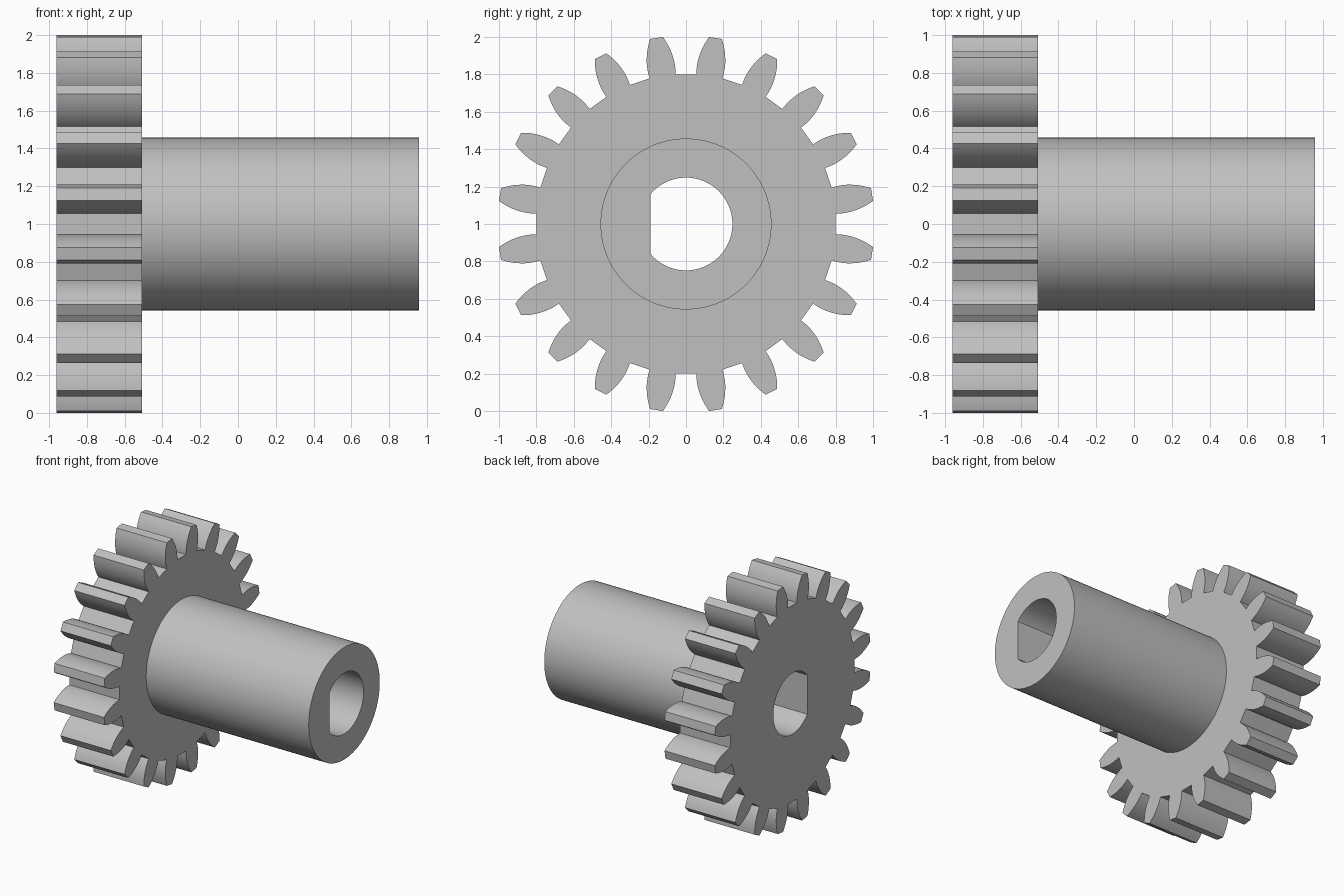
import bpy, bmesh
from math import sin, cos, tau, pi, acos, radians

if "Cube" in bpy.data.objects:
    bpy.data.objects.remove(bpy.data.objects["Cube"], do_unlink=True)

TEETH = 20
TIP, ROOT = 1.007, 0.799           # distances from the axis along a tooth
X_BACK, X_STEP, X_END = -0.96, -0.507, 0.957

grey = bpy.data.materials.new("plain grey")
grey.use_nodes = True
COLOUR = (0.53, 0.53, 0.53, 1)
grey.diffuse_color = COLOUR
grey.node_tree.nodes["Principled BSDF"].inputs["Base Color"].default_value = COLOUR


def circle(radius, count):
    return [(radius * cos(tau * i / count), radius * sin(tau * i / count))
            for i in range(count)]


def d_bore(radius, flat, count=96):
    """Round hole with one flat on the -y side."""
    limit = acos(-flat / radius)
    return [(radius * cos(a), radius * sin(a))
            for a in (-limit + 2 * limit * i / count for i in range(count + 1))]


def gear_outline(steps=10):
    """Convex-sided teeth joined by straight root floors."""
    flank = []
    for i in range(steps + 1):
        r = ROOT + (TIP - ROOT) * i / steps
        flank.append((r, 0.0745 - 1.63 * (r - 0.85) ** 2))
    tooth = [(r, -h) for r, h in flank] + flank[::-1]
    points = []
    for k in range(TEETH):
        a = (k + 0.5) * tau / TEETH
        points += [(r * cos(a) - h * sin(a), r * sin(a) + h * cos(a)) for r, h in tooth]
    return points


def extrude_part(name, loops, x0, x1):
    """Fill the outline with its hole and sweep it along x."""
    bm = bmesh.new()
    edges = []
    for loop in loops:
        verts = [bm.verts.new((x0, y, z + 1)) for y, z in loop]
        edges += [bm.edges.new((v, verts[i - 1])) for i, v in enumerate(verts)]
    bmesh.ops.triangle_fill(bm, edges=edges, use_beauty=True)
    swept = bmesh.ops.extrude_face_region(bm, geom=bm.faces[:], use_keep_orig=True)
    top = [g for g in swept["geom"] if isinstance(g, bmesh.types.BMVert)]
    bmesh.ops.translate(bm, verts=top, vec=(x1 - x0, 0, 0))
    bmesh.ops.recalc_face_normals(bm, faces=bm.faces[:])
    mesh = bpy.data.meshes.new(name)
    bm.to_mesh(mesh)
    bm.free()
    mesh.materials.append(grey)
    part = bpy.data.objects.new(name, mesh)
    bpy.context.collection.objects.link(part)
    bpy.ops.object.select_all(action="DESELECT")
    part.select_set(True)
    bpy.context.view_layer.objects.active = part
    bpy.ops.object.shade_smooth_by_angle(angle=radians(25))
    return part


bore = d_bore(0.248, 0.19)
# Toothed wheel
extrude_part("gear_wheel", [gear_outline(), bore], X_BACK, X_STEP)
# Hollow hub
extrude_part("hub_sleeve", [circle(0.457, 128), bore], X_STEP, X_END)
